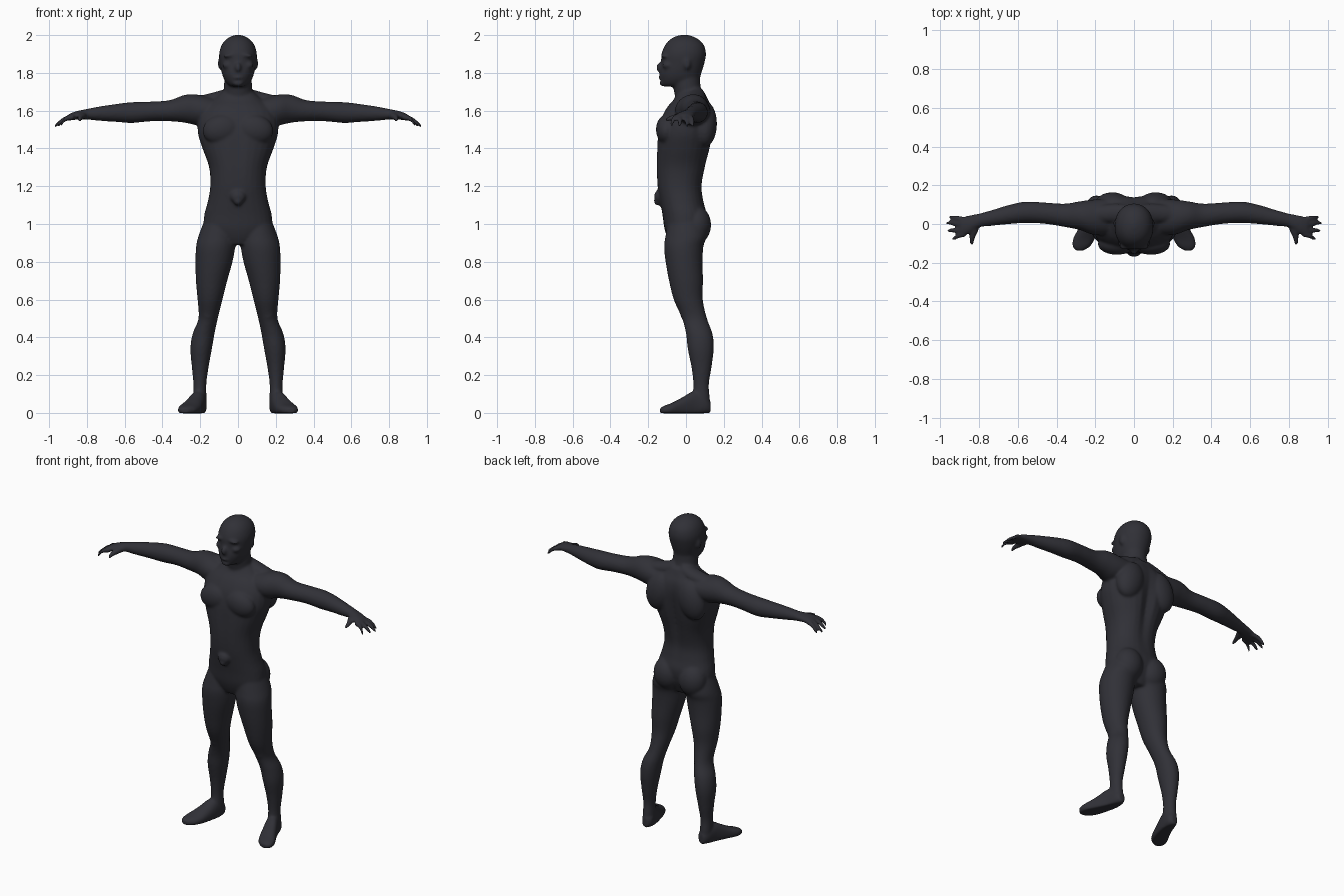
import bpy, bmesh, math
from mathutils import Matrix, Vector

bm = bmesh.new()
SEG = 28


def smooth_rows(rows, steps=5):
    """Catmull-Rom interpolation of section rows."""
    out = []
    for i in range(len(rows) - 1):
        p0, p1 = rows[max(i - 1, 0)], rows[i]
        p2, p3 = rows[i + 1], rows[min(i + 2, len(rows) - 1)]
        for k in range(steps):
            t = k / steps
            out.append([0.5 * (2 * b + (c - a) * t + (2 * a - 5 * b + 4 * c - d) * t * t
                               + (3 * b - a - 3 * c + d) * t ** 3)
                        for a, b, c, d in zip(p0, p1, p2, p3)])
    return out + [list(rows[-1])]


def loft(rows, axis, side=1, power=1.0):
    """Closed loft of rows (cx, cy, cz, ra, rb); rings lie across the axis."""
    rings = []
    for cx, cy, cz, ra, rb in smooth_rows(rows):
        ring = []
        for j in range(SEG):
            a = 2 * math.pi * j / SEG
            c, s = math.cos(a), math.sin(a)
            u = ra * math.copysign(abs(c) ** power, c)
            v = rb * math.copysign(abs(s) ** power, s)
            d = {'x': (0, u, v), 'y': (u, 0, v), 'z': (u, v, 0)}[axis]
            ring.append(bm.verts.new((side * (cx + d[0]), cy + d[1], cz + d[2])))
        rings.append(ring)
    for r0, r1 in zip(rings, rings[1:]):
        for j in range(SEG):
            k = (j + 1) % SEG
            bm.faces.new((r0[j], r0[k], r1[k], r1[j]))
    bm.faces.new(rings[0])
    bm.faces.new(rings[-1])
    return [v for r in rings for v in r]


def upright(rows, power=1.0):
    """Centred vertical loft from rows (z, half width, front y, back y)."""
    return loft([(0, (f + b) / 2, z, w, (b - f) / 2) for z, w, f, b in rows], 'z', 1, power)


def blob(center, radii, rot=0.0):
    m = Matrix.Translation(center) @ Matrix.Rotation(rot, 4, 'Y') @ Matrix.Diagonal((*radii, 1))
    bmesh.ops.create_uvsphere(bm, u_segments=24, v_segments=16, radius=1, matrix=m)


# Torso, with a groove along the spine and the breastbone
torso = upright([(.89, .09, -.08, .06), (.93, .14, -.10, .08), (.98, .18, -.115, .10),
                 (1.05, .178, -.125, .11), (1.12, .16, -.138, .095), (1.2, .147, -.152, .088),
                 (1.3, .153, -.158, .108), (1.4, .188, -.156, .132), (1.48, .212, -.15, .145),
                 (1.56, .21, -.132, .15), (1.62, .18, -.10, .14), (1.66, .13, -.065, .12),
                 (1.70, .085, -.045, .10)], .9)
for v in torso:
    groove = math.exp(-(v.co.x / .035) ** 2) * math.exp(-((v.co.z - 1.4) / .2) ** 2)
    v.co.y -= groove * (.025 if v.co.y > 0 else -.006)

# Neck and head
upright([(1.6, .09, -.05, .12), (1.66, .083, -.055, .108), (1.70, .076, -.063, .085),
         (1.74, .074, -.07, .076), (1.79, .07, -.07, .075)])
upright([(1.728, .03, -.115, -.03), (1.738, .052, -.128, .03), (1.765, .073, -.137, .068),
         (1.80, .086, -.14, .082), (1.85, .096, -.132, .097), (1.90, .1, -.13, .106),
         (1.945, .088, -.112, .096), (1.975, .066, -.087, .07), (1.993, .037, -.055, .037),
         (2.002, .008, -.02, .004)], .95)
blob((0, -.138, 1.828), (.017, .02, .026))
blob((0, -.132, 1.775), (.03, .014, .009))
blob((0, -.122, 1.745), (.03, .018, .016))

for s in (-1, 1):
    # Brow, cheek and ear
    blob((s * .042, -.112, 1.893), (.036, .022, .011), s * .15)
    blob((s * .055, -.095, 1.84), (.028, .03, .02))
    blob((s * .097, .005, 1.85), (.009, .02, .032))
    # Chest, shoulder blade and buttock
    blob((s * .088, -.103, 1.5), (.1, .056, .078), s * .2)
    blob((s * .112, .098, 1.53), (.088, .066, .125), s * -.3)
    blob((s * .088, .055, .995), (.088, .078, .1))
    # Trapezius slope
    loft([(.03, .05, 1.68, .05, .05), (.1, .055, 1.665, .05, .04),
          (.2, .05, 1.64, .045, .04)], 'x', s)
    # Arm from shoulder to palm
    loft([(.08, .04, 1.60, .09, .055), (.2, .035, 1.603, .092, .08), (.28, .043, 1.61, .074, .074),
          (.36, .045, 1.6, .06, .056), (.46, .056, 1.596, .055, .052), (.56, .06, 1.59, .055, .055),
          (.64, .05, 1.588, .05, .048), (.74, .03, 1.584, .04, .037), (.80, .018, 1.581, .036, .028),
          (.86, -.005, 1.574, .048, .022), (.90, -.016, 1.563, .047, .017)], 'x', s)
    # Fingers and thumb
    for y0, x1, y1 in ((.024, .955, .036), (-.002, .97, .006), (-.03, .967, -.034), (-.052, .942, -.078)):
        loft([(.87, y0, 1.567, .014, .015), (.91, y0 * .6 + y1 * .4, 1.558, .013, .014),
              ((.91 + x1) / 2, y0 * .2 + y1 * .8, 1.542, .012, .013),
              (x1, y1, 1.518, .008, .009)], 'x', s)
    loft([(.815, .0, 1.575, .022, .018), (.826, -.04, 1.57, .02, .018),
          (.836, -.075, 1.562, .014, .014), (.838, -.108, 1.55, .009, .009)], 'y', s)
    # Leg from hip to ankle
    loft([(.09, .0, 1.04, .08, .09), (.108, .0, .94, .1, .108), (.118, -.012, .88, .104, .104),
          (.127, -.01, .8, .098, .098), (.14, .0, .7, .083, .09), (.148, .012, .6, .066, .077),
          (.158, .045, .5, .051, .066), (.182, .07, .42, .058, .07), (.195, .078, .34, .057, .069),
          (.2, .082, .24, .044, .053), (.202, .08, .15, .034, .041), (.202, .08, .08, .035, .046),
          (.202, .085, .02, .034, .044)], 'z', s)
    # Kneecap
    blob((s * .158, .0, .53), (.035, .03, .045))
    # Foot with a flat sole
    foot = loft([(.2, .13, .03, .018, .03), (.2, .105, .04, .035, .045), (.212, .045, .045, .042, .07),
                 (.235, -.02, .03, .05, .052), (.258, -.075, .02, .056, .033),
                 (.272, -.115, .015, .046, .023), (.28, -.137, .012, .02, .014)], 'y', s, .85)
    for v in foot:
        v.co.z = max(v.co.z, -.002)

# Small lump low on the belly
blob((0, -.143, 1.145), (.04, .026, .036))
blob((0, -.15, 1.12), (.022, .02, .022))

bmesh.ops.recalc_face_normals(bm, faces=bm.faces)
mesh = bpy.data.meshes.new("body")
bm.to_mesh(mesh)
bm.free()
body = bpy.data.objects.new("body", mesh)
bpy.context.collection.objects.link(body)

# One colour for the whole figure
skin = bpy.data.materials.new("dark slate")
skin.diffuse_color = (.03, .03, .038, 1)
mesh.materials.append(skin)

# Fuse all parts into one skin and soften the joins
fuse = body.modifiers.new("fuse", 'REMESH')
fuse.mode = 'VOXEL'
fuse.voxel_size = .008
fuse.use_smooth_shade = True
soften = body.modifiers.new("soften", 'SMOOTH')
soften.factor = .5
soften.iterations = 5
